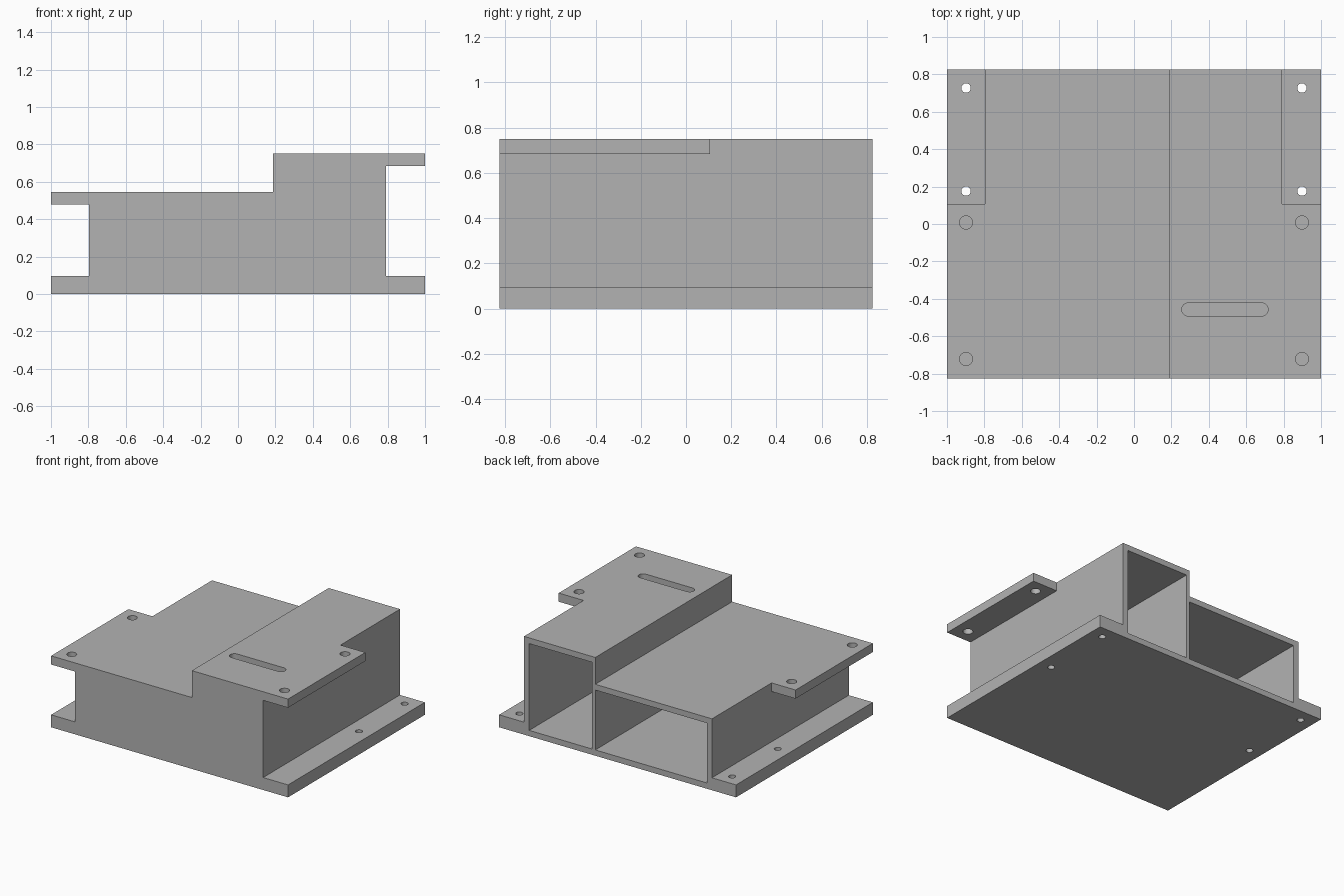
import bpy
import bmesh
from math import pi, cos, sin

cube = bpy.data.objects.get("Cube")
if cube:
    bpy.data.objects.remove(cube, do_unlink=True)

# Main dimensions
FRONT, BACK = -0.825, 0.825
LEFT, RIGHT, STEP = 0.79, -0.797, 0.188
LOW, HIGH, BASE = 0.545, 0.75, 0.095
TAB, WALL, TAB_END = 0.066, 0.044, 0.107
HOLE_X = 0.898

grey = bpy.data.materials.new("plain_grey")
grey.use_nodes = True
grey.diffuse_color = (0.45, 0.45, 0.45, 1)
grey.node_tree.nodes["Principled BSDF"].inputs["Base Color"].default_value = grey.diffuse_color


def prism(name, loop, offset):
    """Solid made by sweeping a closed loop of points along an offset."""
    bm = bmesh.new()
    face = bm.faces.new([bm.verts.new(p) for p in loop])
    swept = bmesh.ops.extrude_face_region(bm, geom=[face])["geom"]
    bmesh.ops.translate(bm, vec=offset,
                        verts=[g for g in swept if isinstance(g, bmesh.types.BMVert)])
    bmesh.ops.recalc_face_normals(bm, faces=bm.faces)
    mesh = bpy.data.meshes.new(name)
    bm.to_mesh(mesh)
    bm.free()
    mesh.materials.append(grey)
    obj = bpy.data.objects.new(name, mesh)
    bpy.context.collection.objects.link(obj)
    return obj


def box(name, x0, x1, y0, y1, z0, z1):
    loop = [(x0, y0, z0), (x1, y0, z0), (x1, y1, z0), (x0, y1, z0)]
    return prism(name, loop, (0, 0, z1 - z0))


def slot(name, x, y, radius, half_length, z0, z1, steps=16):
    """Upright rounded slot; a zero half length gives a round hole."""
    loop = []
    for side, start in ((1, -pi / 2), (-1, pi / 2)):
        count = steps + 1 if half_length else steps
        for i in range(count):
            a = start + pi * i / steps
            loop.append((x + side * half_length + radius * cos(a), y + radius * sin(a), z0))
    return prism(name, loop, (0, 0, z1 - z0))


def cut(target, cutter):
    mod = target.modifiers.new("cut", 'BOOLEAN')
    mod.operation = 'DIFFERENCE'
    mod.solver = 'EXACT'
    mod.object = cutter
    bpy.context.view_layer.objects.active = target
    bpy.ops.object.modifier_apply(modifier=mod.name)
    bpy.data.objects.remove(cutter, do_unlink=True)


# Stepped housing with base plate and upper mounting tabs
outline = [(-1, 0), (1, 0), (1, BASE), (LEFT, BASE), (LEFT, HIGH - TAB), (1, HIGH - TAB),
           (1, HIGH), (STEP, HIGH), (STEP, LOW), (-1, LOW), (-1, LOW - TAB),
           (RIGHT, LOW - TAB), (RIGHT, BASE), (-1, BASE)]
housing = prism("stepped_housing", [(x, FRONT, z) for x, z in outline], (0, BACK - FRONT, 0))

# Upper tabs stop part way back
cut(housing, box("left_tab_trim", LEFT, 1.1, TAB_END, 1, 0.5, 0.9))
cut(housing, box("right_tab_trim", -1.1, RIGHT, TAB_END, 1, 0.3, 0.7))

# Two bays open at the back, split by a thin divider
cut(housing, box("tall_bay", STEP + 0.028, LEFT - WALL, FRONT + WALL, 1, WALL, HIGH - WALL))
cut(housing, box("low_bay", RIGHT + WALL, STEP, FRONT + WALL, 1, WALL, LOW - WALL))

# Cable slot in the tall roof
cut(housing, slot("cable_slot", 0.486, -0.457, 0.035, 0.196, 0.6, 0.9))

# Screw holes in the base plate and in the upper tabs
for side in (-1, 1):
    for y in (0.727, 0.176):
        cut(housing, slot("base_hole", side * HOLE_X, y, 0.025, 0, -0.1, 0.2))
    for y in (0.008, -0.722):
        cut(housing, slot("tab_hole", side * HOLE_X, y, 0.035, 0, 0.3, 0.9))

bpy.ops.object.select_all(action='DESELECT')
housing.select_set(True)
bpy.context.view_layer.objects.active = housing
bpy.ops.object.shade_smooth_by_angle()
